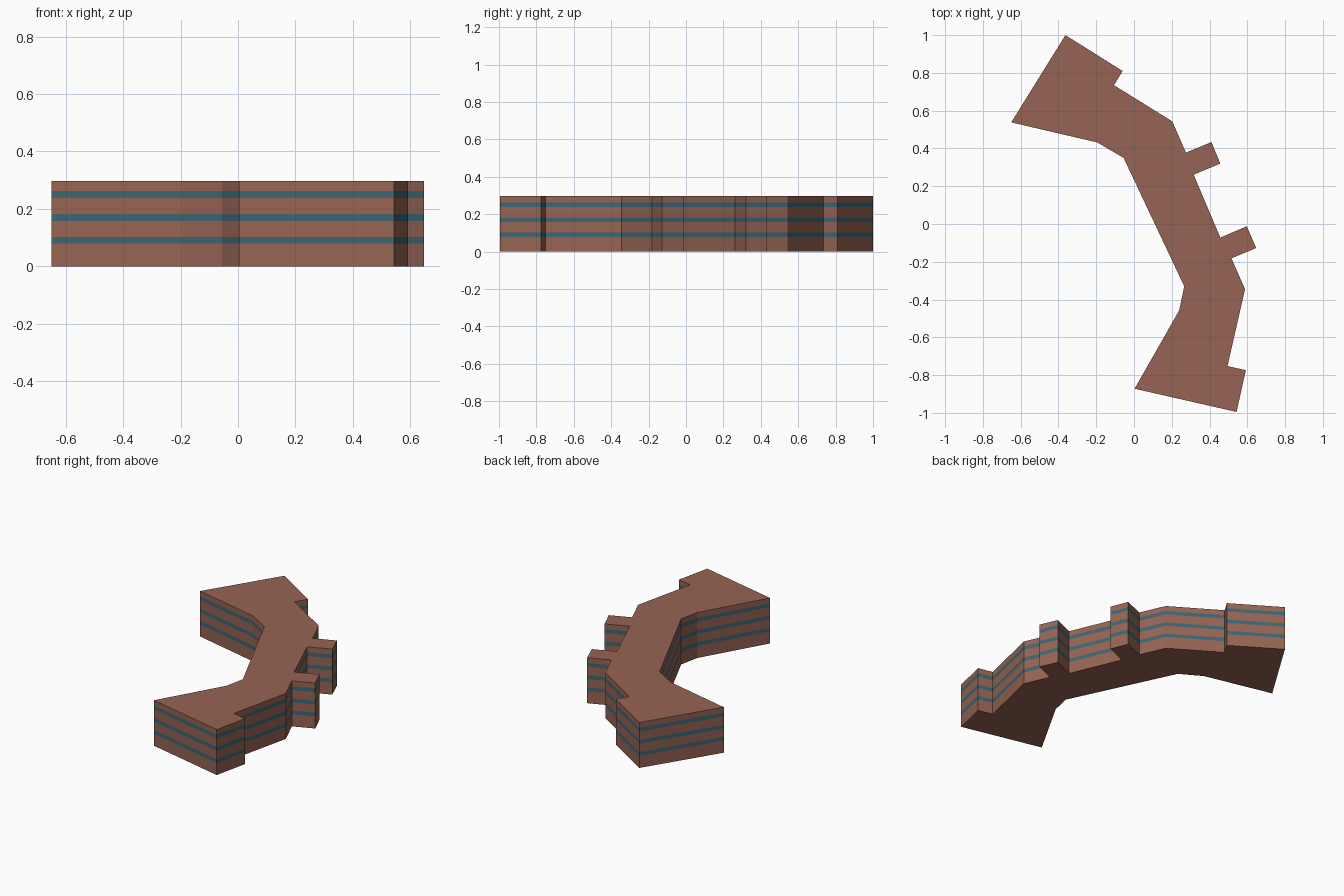
import bpy

if "Cube" in bpy.data.objects:
    bpy.data.objects.remove(bpy.data.objects["Cube"])

HEIGHT = 0.297
# Floor plan, clockwise from the back corner
PLAN = [
    (-0.363, 1.0), (-0.06, 0.81), (-0.106, 0.735), (0.203, 0.543),   # rear wing
    (0.275, 0.378), (0.41, 0.434), (0.457, 0.32), (0.316, 0.261),    # stair bay
    (0.457, -0.072), (0.597, -0.012), (0.647, -0.127), (0.516, -0.182),  # stair bay
    (0.588, -0.345), (0.495, -0.752), (0.592, -0.774), (0.543, -0.995),  # front wing
    (0.003, -0.872), (0.239, -0.458), (0.266, -0.33),                # inner side
    (-0.055, 0.35), (-0.195, 0.432), (-0.65, 0.538),
]
BANDS = [(0.079, 0.103), (0.158, 0.182), (0.238, 0.262)]


def material(name, color):
    m = bpy.data.materials.new(name)
    m.diffuse_color = (*color, 1)
    m.use_nodes = True
    m.node_tree.nodes["Principled BSDF"].inputs["Base Color"].default_value = m.diffuse_color
    return m


def build(name, strips, mat, caps=()):
    """Upright wall strips around the plan, plus flat caps at given heights."""
    n = len(PLAN)
    verts, faces = [], []

    def ring(z):
        start = len(verts)
        verts.extend((x, y, z) for x, y in PLAN)
        return start

    for z0, z1 in strips:
        a, b = ring(z0), ring(z1)
        for i in range(n):
            j = (i + 1) % n
            faces.append((a + j, a + i, b + i, b + j))
    for z in caps:
        s = ring(z)
        face = list(range(s, s + n))
        faces.append(face[::-1] if z > 0 else face)
    mesh = bpy.data.meshes.new(name)
    mesh.from_pydata(verts, [], faces)
    mesh.materials.append(mat)
    obj = bpy.data.objects.new(name, mesh)
    bpy.context.collection.objects.link(obj)
    return obj


brick = material("brick", (0.305, 0.127, 0.087))
glass = material("glass", (0.045, 0.133, 0.171))

# Brick walls fill the gaps between the window bands
edges = [0] + [z for band in BANDS for z in band] + [HEIGHT]
build("brick_walls", list(zip(edges[::2], edges[1::2])), brick)
# Roof and underside
build("roof_and_floor", [], brick, caps=(0, HEIGHT))
# Window bands flush with the walls
build("window_bands", BANDS, glass)
